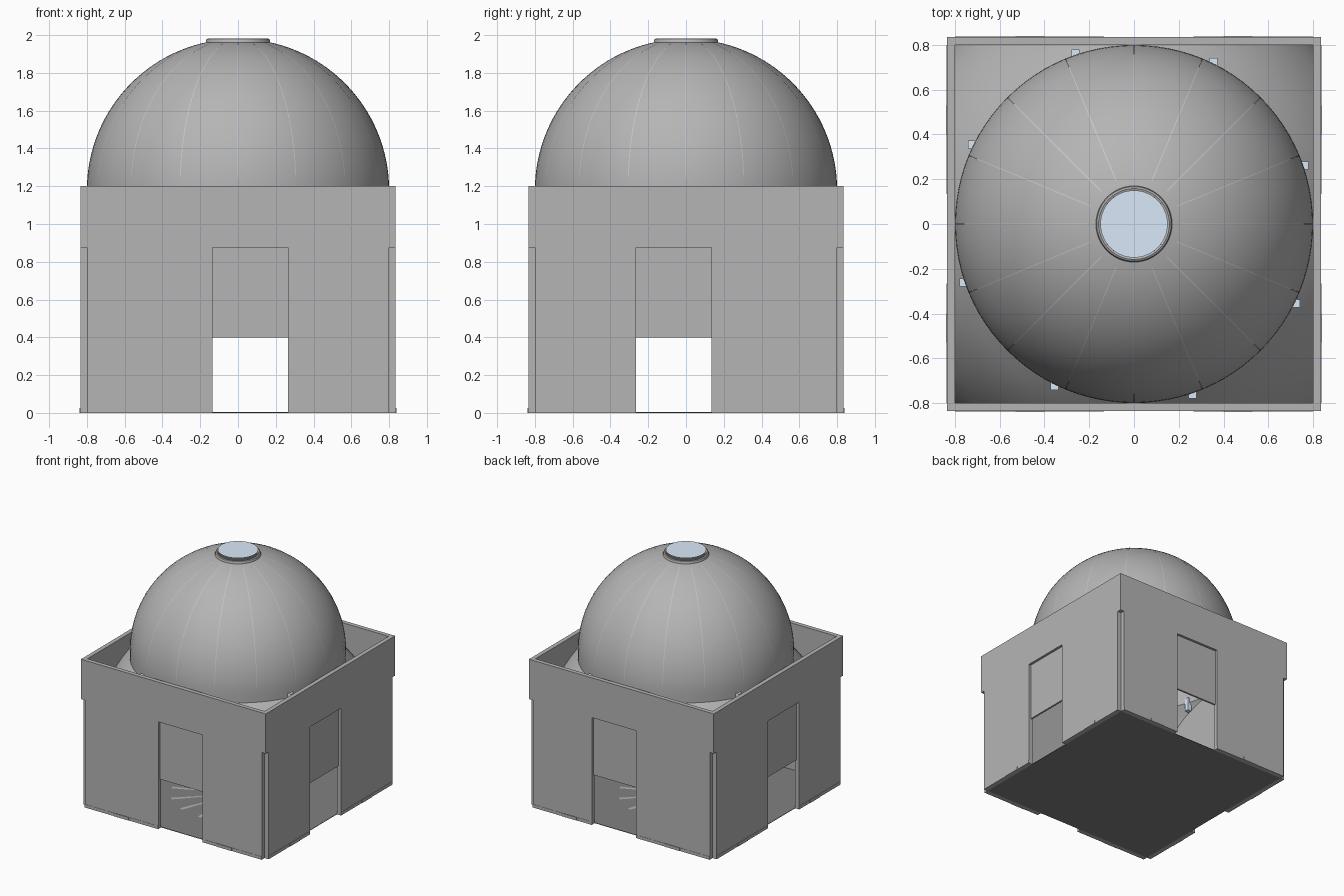
import bpy, bmesh, math
from mathutils import Matrix, Vector

if "Cube" in bpy.data.objects:
    bpy.data.objects.remove(bpy.data.objects["Cube"])

IN, OUT = 0.80, 0.835          # inner and outer wall planes
D0, D1 = -0.135, 0.265         # doorway edges along a front wall
H, LINTEL, DOOR = 1.20, 0.40, 0.875
RING, DOME_Z = 1.12, 1.18      # drum bottom, dome centre


def material(name, rgb):
    m = bpy.data.materials.new(name)
    m.diffuse_color = (*rgb, 1)
    m.use_nodes = True
    m.node_tree.nodes["Principled BSDF"].inputs["Base Color"].default_value = m.diffuse_color
    return m


stone = material("grey_stone", (0.455, 0.462, 0.455))
dark = material("dark_floor", (0.22, 0.22, 0.22))
glass = material("pale_glass", (0.70, 0.815, 0.94))
pale = material("pale_inlay", (0.75, 0.75, 0.73))


def finish(name, bm, mat=stone, smooth=False):
    me = bpy.data.meshes.new(name)
    bm.to_mesh(me)
    bm.free()
    ob = bpy.data.objects.new(name, me)
    bpy.context.collection.objects.link(ob)
    me.materials.append(mat)
    if smooth:
        bpy.ops.object.select_all(action='DESELECT')
        ob.select_set(True)
        bpy.context.view_layer.objects.active = ob
        bpy.ops.object.shade_smooth_by_angle(angle=math.radians(35))
    return ob


def add_box(bm, lo, hi):
    lo, hi = Vector(lo), Vector(hi)
    m = Matrix.Translation((lo + hi) / 2) @ Matrix.Diagonal((*(hi - lo), 1))
    bmesh.ops.create_cube(bm, size=1, matrix=m)


def wall_box(bm, side, u0, u1, d0, d1, z0, z1):
    """Box on one wall: u runs along the wall, d is the distance from centre."""
    s = 1 if side in ("back", "right") else -1
    a, b = sorted((s * d0, s * d1))
    if side in ("front", "back"):
        add_box(bm, (u0, a, z0), (u1, b, z1))
    else:
        u0, u1 = -u1, -u0          # side doors are offset the other way
        add_box(bm, (a, u0, z0), (b, u1, z1))


def lathe(name, profile, steps=96):
    bm = bmesh.new()
    vs = [bm.verts.new((r, 0, z)) for r, z in profile]
    es = [bm.edges.new(p) for p in zip(vs, vs[1:])]
    bmesh.ops.spin(bm, geom=vs + es, cent=(0, 0, 0), axis=(0, 0, 1),
                   angle=math.tau, steps=steps)
    bmesh.ops.remove_doubles(bm, verts=bm.verts, dist=1e-4)
    bmesh.ops.recalc_face_normals(bm, faces=bm.faces)
    return finish(name, bm, stone, True)


# Four walls: upper band, door-side panels with skirting blocks, thin lintel
for side in ("front", "back", "left", "right"):
    bm = bmesh.new()
    end = OUT if side in ("front", "back") else IN
    wall_box(bm, side, -end, end, IN, OUT, DOOR, H)
    for u0, u1 in ((-IN, D0), (D1, IN)):
        wall_box(bm, side, u0, u1, IN, OUT, 0.025, DOOR)
    wall_box(bm, side, D0, D1, IN, IN + 0.015, LINTEL, DOOR)
    finish(side + "_wall", bm)

    bm = bmesh.new()
    for cuts in ((-IN, -0.53, -0.40, D0), (D1, 0.40, 0.53, IN)):
        for k, (u0, u1) in enumerate(zip(cuts, cuts[1:])):
            wall_box(bm, side, u0, u1, IN, OUT + (0.005 if k == 1 else 0.002), 0, 0.025)
    finish(side + "_skirting", bm)

# Floor with a radiating inlay
bm = bmesh.new()
add_box(bm, (-IN, -IN, 0), (IN, IN, 0.004))
finish("floor", bm, dark)

bm = bmesh.new()
for i in range(16):
    a = math.tau * i / 16
    pts = [(0.12, a - 0.03), (0.50, a - 0.03), (0.50, a + 0.03), (0.12, a + 0.03)]
    bm.faces.new([bm.verts.new((r * math.cos(t), r * math.sin(t), 0.007)) for r, t in pts])
finish("floor_rays", bm, stone)

# Pendentives: a sphere through the four corners, trimmed by walls and drum ring
spring = RING - IN
bm = bmesh.new()
bmesh.ops.create_uvsphere(bm, u_segments=96, v_segments=64, radius=IN * math.sqrt(2),
                          matrix=Matrix.Translation((0, 0, spring)))
for co, no in (((IN, 0, 0), (1, 0, 0)), ((-IN, 0, 0), (-1, 0, 0)),
               ((0, IN, 0), (0, 1, 0)), ((0, -IN, 0), (0, -1, 0)),
               ((0, 0, spring), (0, 0, -1)), ((0, 0, RING), (0, 0, 1))):
    bmesh.ops.bisect_plane(bm, geom=bm.verts[:] + bm.edges[:] + bm.faces[:],
                           plane_co=co, plane_no=no, clear_outer=True)
finish("pendentives", bm, stone, True)

# Drum and dome with an open crown, crown rim and glass
top = math.acos(0.155 / IN)
lathe("dome", [(IN, RING)] + [(IN * math.cos(top * i / 28), DOME_Z + IN * math.sin(top * i / 28))
                              for i in range(29)])
lathe("crown_rim", [(0.15, 1.94), (0.15, 1.98), (0.158, 1.983), (0.166, 1.979),
                    (0.17, 1.970), (0.17, 1.95), (0.15, 1.94)])
bm = bmesh.new()
bmesh.ops.create_circle(bm, cap_ends=True, segments=64, radius=0.15,
                        matrix=Matrix.Translation((0, 0, 2.0)))
finish("crown_glass", bm, glass)

# Sixteen fine pale seams on the dome
bm = bmesh.new()
R, w = IN + 0.002, 0.002
for i in range(16):
    rot = Matrix.Rotation(math.tau * i / 16, 4, 'Z')
    prev = None
    for k in range(33):
        e = math.radians(5 + 70 * k / 32)
        pair = [bm.verts.new(rot @ Vector((R * math.cos(e), y, DOME_Z + R * math.sin(e))))
                for y in (-w, w)]
        if prev:
            bm.faces.new((prev[0], prev[1], pair[1], pair[0]))
        prev = pair
finish("dome_seams", bm, pale)

# Eight small windows around the drum
bm = bmesh.new()
for i in range(8):
    a = math.radians(18.9 + 45 * i)
    x, y = 0.806 * math.cos(a), 0.806 * math.sin(a)
    add_box(bm, (x - 0.018, y - 0.018, 1.05), (x + 0.018, y + 0.018, 1.16))
finish("drum_windows", bm, glass)
